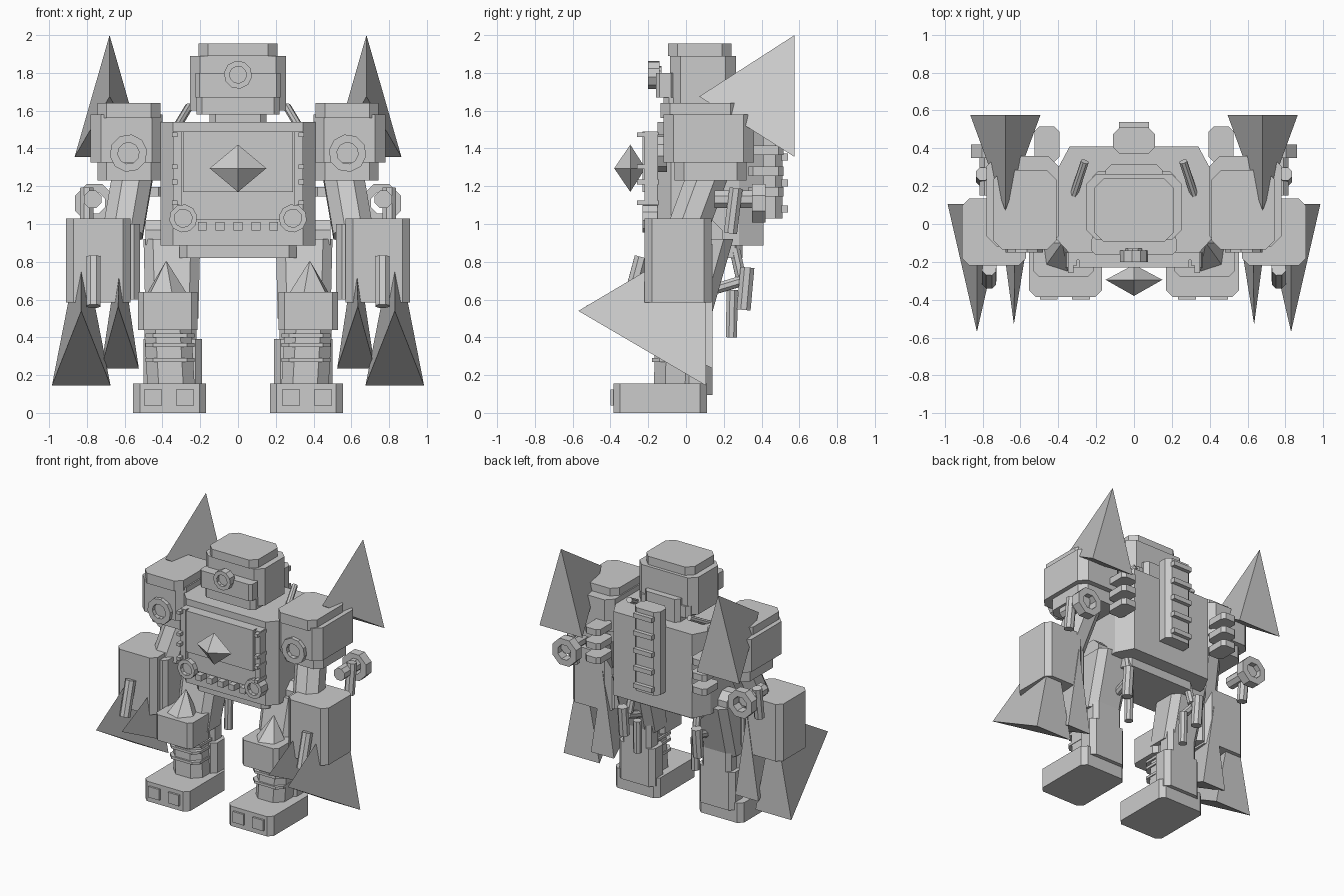
import bpy, bmesh, math
from mathutils import Vector

if "Cube" in bpy.data.objects:
    bpy.data.objects.remove(bpy.data.objects["Cube"])

GREY = bpy.data.materials.new("plain grey")
GREY.diffuse_color = (0.6, 0.6, 0.6, 1)
GREY.use_nodes = True
GREY.node_tree.nodes["Principled BSDF"].inputs["Base Color"].default_value = GREY.diffuse_color


def finish(name, bm, pair):
    """Turn a bmesh into an object, mirrored across x = 0 when it is one of a pair."""
    bmesh.ops.recalc_face_normals(bm, faces=bm.faces)
    me = bpy.data.meshes.new(name)
    bm.to_mesh(me)
    bm.free()
    me.materials.append(GREY)
    ob = bpy.data.objects.new(name, me)
    bpy.context.collection.objects.link(ob)
    if pair:
        m = ob.modifiers.new("mirror", 'MIRROR')
        m.use_mirror_merge = False
    return ob


def loft(name, loops, pair=False):
    """Closed solid through a list of equal-length loops of points."""
    bm = bmesh.new()
    rows = [[bm.verts.new(p) for p in lp] for lp in loops]
    n = len(rows[0])
    for a, b in zip(rows, rows[1:]):
        for i in range(n):
            j = (i + 1) % n
            bm.faces.new((a[i], a[j], b[j], b[i]))
    bm.faces.new(rows[0])
    bm.faces.new(rows[-1])
    return finish(name, bm, pair)


def outline(x0, x1, y0, y1, z, c):
    """Rectangle with cut corners at height z."""
    if c == 0:
        return [(x0, y0, z), (x1, y0, z), (x1, y1, z), (x0, y1, z)]
    return [(x0 + c, y0, z), (x1 - c, y0, z), (x1, y0 + c, z), (x1, y1 - c, z),
            (x1 - c, y1, z), (x0 + c, y1, z), (x0, y1 - c, z), (x0, y0 + c, z)]


def box(name, x, y, z, c=0.0, pair=False):
    return loft(name, [outline(*x, *y, h, c) for h in z], pair)


def circle(centre, axis, r, n):
    axis = Vector(axis).normalized()
    u = axis.orthogonal().normalized()
    w = axis.cross(u)
    c = Vector(centre)
    return [c + r * (math.cos(t) * u + math.sin(t) * w)
            for t in (math.tau * (i + 0.5) / n for i in range(n))]


def tube(name, p, q, r, n=8, r2=None, pair=True):
    d = Vector(q) - Vector(p)
    return loft(name, [circle(p, d, r, n), circle(q, d, r2 or r, n)], pair)


def ring(name, centre, r_out, r_in, y0, y1, n=8, pair=True):
    """Flat ring with its hole along y."""
    bm = bmesh.new()
    rows = [[bm.verts.new(p) for p in circle((centre[0], y, centre[1]), (0, 1, 0), r, n)]
            for r, y in ((r_out, y0), (r_out, y1), (r_in, y1), (r_in, y0))]
    for k in range(4):
        a, b = rows[k], rows[(k + 1) % 4]
        for i in range(n):
            j = (i + 1) % n
            bm.faces.new((a[i], a[j], b[j], b[i]))
    return finish(name, bm, pair)


def spike(name, x, half, z0, z1, base_y, tip):
    """Three-sided pyramid: upright triangle base at base_y, point at tip."""
    bm = bmesh.new()
    a, b, c, t = [bm.verts.new(p) for p in ((x, base_y, z1), (x - half, base_y, z0),
                                            (x + half, base_y, z0), tip)]
    for f in ((a, b, c), (a, b, t), (b, c, t), (c, a, t)):
        bm.faces.new(f)
    return finish(name, bm, True)


# Head
box("neck", (-0.15, 0.15), (-0.02, 0.315), (1.5, 1.72), 0.03)
box("head", (-0.255, 0.255), (-0.085, 0.265), (1.6, 1.89), 0.055)
box("jaw", (-0.22, 0.22), (-0.12, 0.28), (1.58, 1.67), 0.03)
box("head_cap", (-0.21, 0.21), (-0.095, 0.24), (1.89, 1.955), 0.05)
box("visor", (-0.225, 0.225), (-0.16, -0.06), (1.67, 1.8), 0.02)
ring("eye_ring", (0, 1.79), 0.075, 0.045, -0.2, -0.14, 10, False)
tube("eye_lens", (0, -0.13, 1.79), (0, -0.175, 1.79), 0.046, 10, pair=False)
tube("neck_strut", (0.32, 0.15, 1.52), (0.26, 0.33, 1.62), 0.022)

# Torso
loft("torso", [[(-0.345, -0.15, z), (0.345, -0.15, z), (0.41, -0.08, z), (0.41, 0.28, z),
                (0.34, 0.41, z), (-0.34, 0.41, z), (-0.41, 0.28, z), (-0.41, -0.08, z)]
               for z in (0.885, 1.54)])
box("pelvis", (-0.31, 0.31), (-0.1, 0.3), (0.82, 0.89), 0.04)
box("chest_frame", (-0.31, 0.31), (-0.19, -0.14), (1.02, 1.49))
box("chest_plate", (-0.29, 0.29), (-0.23, -0.18), (1.17, 1.49))
bm = bmesh.new()
rim = [bm.verts.new(p) for p in ((0.15, -0.295, 1.295), (0, -0.295, 1.42),
                                 (-0.15, -0.295, 1.295), (0, -0.295, 1.17))]
for y in (-0.38, -0.215):
    tip = bm.verts.new((0, y, 1.295))
    for i in range(4):
        bm.faces.new((rim[i], rim[(i + 1) % 4], tip))
finish("chest_gem", bm, False)
ring("belly_ring", (0.29, 1.03), 0.075, 0.048, -0.23, -0.15, 10)
tube("belly_lens", (0.29, -0.14, 1.03), (0.29, -0.2, 1.03), 0.05, 10)
for i in range(5):
    x = -0.19 + 0.095 * i
    box("belt_stud", (x - 0.023, x + 0.023), (-0.22, -0.15), (0.965, 1.01))
box("chest_strip", (0.3, 0.345), (-0.22, -0.14), (1.1, 1.49), 0, True)
for z in (1.11, 1.22, 1.3, 1.47):
    box("chest_rivet", (0.32, 0.35), (-0.26, -0.14), (z - 0.01, z + 0.015), 0, True)

# Back
box("spine", (-0.11, 0.11), (0.37, 0.51), (1.03, 1.68), 0.035)
for i in range(5):
    z = 1.08 + 0.137 * i
    box("spine_rung", (-0.08, 0.08), (0.5, 0.54), (z - 0.018, z + 0.018))
for z in (1.17, 1.28, 1.39):
    box("back_vent", (0.395, 0.525), (0.33, 0.515), (z - 0.025, z + 0.025), 0.025, True)

# Shoulders
box("shoulder", (0.4, 0.78), (-0.12, 0.36), (1.325, 1.58), 0.055, True)
box("shoulder_base", (0.41, 0.745), (-0.06, 0.32), (1.23, 1.33), 0.05, True)
box("shoulder_cap", (0.41, 0.745), (-0.135, 0.285), (1.56, 1.64), 0.05, True)
ring("shoulder_ring", (0.58, 1.375), 0.1, 0.057, -0.15, -0.1, 10)
spike("shoulder_spike", 0.68, 0.185, 1.355, 2.0, 0.575, (0.68, 0.07, 1.675))

# Arms
tube("upper_arm", (0.61, 0.0, 0.95), (0.55, 0.13, 1.3), 0.115)
box("forearm", (0.57, 0.91), (-0.22, 0.135), (0.585, 1.03), 0.04, True)
box("forearm_inner_plate", (0.52, 0.6), (-0.15, 0.1), (0.6, 1.0), 0.03, True)
ring("elbow_ring", (0.76, 1.11), 0.11, 0.06, 0.35, 0.42)
tube("elbow_tube", (0.8, 0.235, 0.95), (0.8, 0.265, 1.19), 0.038)
tube("elbow_bracket", (0.77, 0.15, 1.13), (0.77, 0.38, 1.13), 0.05)
tube("forearm_tube", (0.765, -0.305, 0.565), (0.765, -0.235, 0.825), 0.04)
spike("outer_claw", 0.83, 0.155, 0.145, 0.94, 0.105, (0.83, -0.57, 0.54))
spike("inner_claw", 0.625, 0.1, 0.235, 0.895, 0.14, (0.635, -0.53, 0.565))

# Legs
loft("thigh", [outline(0.21, 0.49, -0.12, 0.13, 0.5, 0.05),
               outline(0.2, 0.5, -0.02, 0.25, 0.92, 0.05)], True)
tube("hip_joint", (0.25, 0.1, 0.93), (0.49, 0.1, 0.93), 0.1)
box("knee", (0.215, 0.53), (-0.28, -0.02), (0.44, 0.64), 0.03, True)
tube("knee_spike", (0.38, -0.14, 0.6), (0.38, -0.1, 0.8), 0.13, 6, 0.004)
loft("shin", [outline(0.23, 0.48, -0.17, 0.08, 0.15, 0.06),
              outline(0.25, 0.5, -0.16, 0.08, 0.5, 0.06)], True)
for z in (0.28, 0.36, 0.41):
    box("shin_band", (0.23, 0.49), (-0.18, 0.05), (z - 0.01, z + 0.01), 0.04, True)
box("calf", (0.19, 0.5), (-0.02, 0.14), (0.095, 0.39), 0.035, True)
box("calf_plate", (0.22, 0.47), (0.0, 0.14), (0.38, 0.6), 0.03, True)
box("foot", (0.17, 0.555), (-0.385, 0.11), (0, 0.155), 0.035, True)
for x in (0.28, 0.45):
    box("toe_plate", (x - 0.047, x + 0.047), (-0.4, -0.38), (0.04, 0.125), 0, True)
tube("lower_exhaust", (0.25, 0.24, 0.4), (0.25, 0.245, 0.65), 0.032)
tube("upper_exhaust", (0.32, 0.305, 0.545), (0.32, 0.325, 0.77), 0.04)
tube("exhaust_mount", (0.28, 0.1, 0.64), (0.3, 0.3, 0.7), 0.03)
tube("hip_pipe", (0.29, 0.29, 0.72), (0.28, 0.25, 0.9), 0.03)
